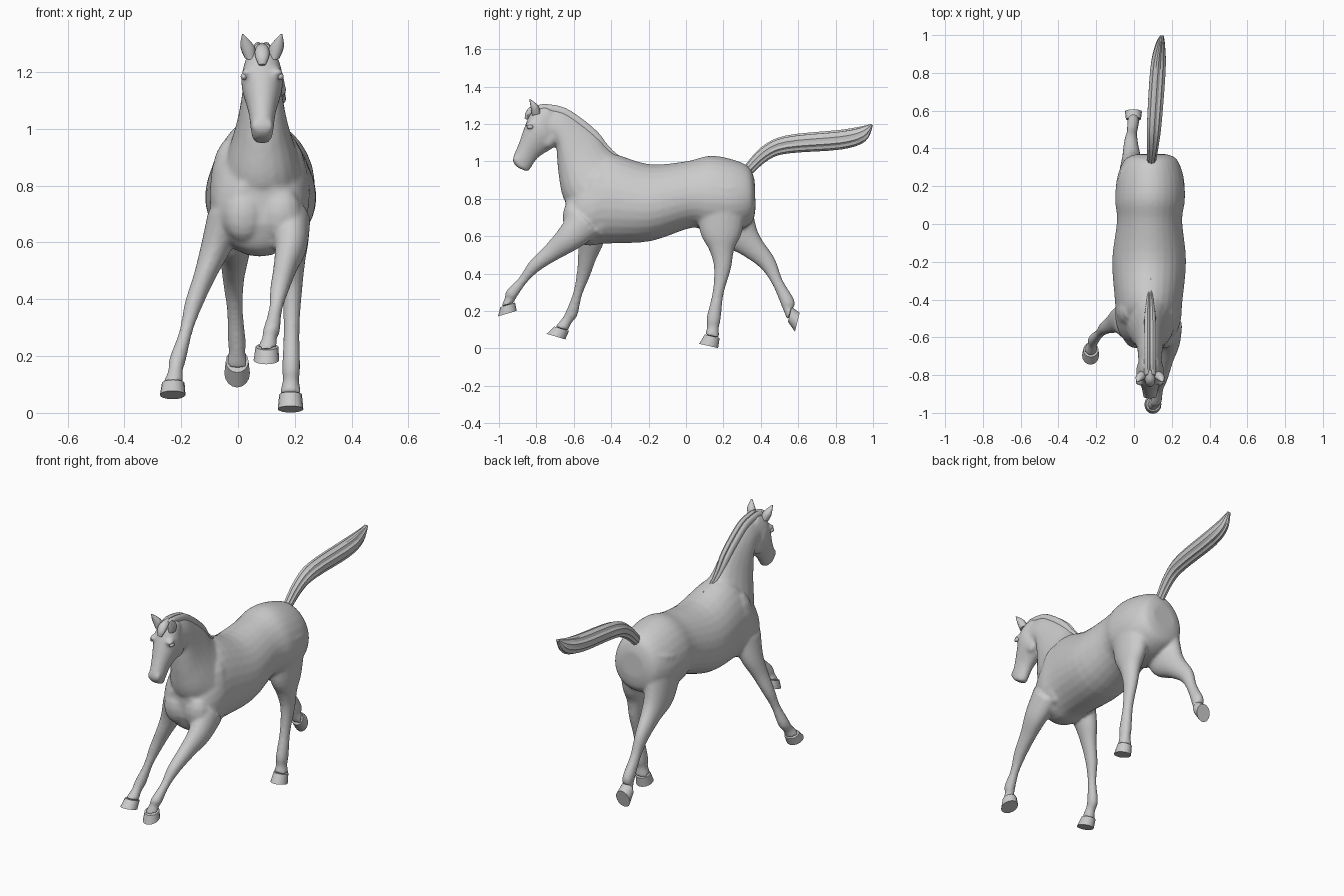
import bpy, bmesh, math
from mathutils import Matrix, Vector

if "Cube" in bpy.data.objects:
    bpy.data.objects.remove(bpy.data.objects["Cube"])

MID = 0.085  # the horse's own centre line


def spline(rows, steps):
    """Catmull-Rom interpolation of section rows."""
    rows = [Vector(r) for r in rows]
    out = []
    for i in range(len(rows) - 1):
        a, b, c, d = rows[max(i - 1, 0)], rows[i], rows[i + 1], rows[min(i + 2, len(rows) - 1)]
        for s in range(steps):
            t = s / steps
            out.append(0.5 * (2 * b + (c - a) * t + (2 * a - 5 * b + 4 * c - d) * t * t
                              + (3 * b - a - 3 * c + d) * t ** 3))
    return out + [rows[-1]]


def loft(bm, rows, n=20, steps=4, egg=0.0, groove=0.0):
    """Row = side-view edge point (y, z), opposite edge point (y, z), half width, centre x."""
    rings = []
    for y1, z1, y2, z2, hw, cx in spline(rows, steps):
        ring = []
        for j in range(n):
            a = 2 * math.pi * j / n
            c, s = math.cos(a), math.sin(a)
            g = 1 + groove * math.cos(n / 2 * a)
            ring.append(bm.verts.new((cx + hw * s * (1 - egg * c) * g,
                                      (y1 + y2) / 2 + (y1 - y2) / 2 * c * g,
                                      (z1 + z2) / 2 + (z1 - z2) / 2 * c * g)))
        rings.append(ring)
    for p, q in zip(rings, rings[1:]):
        for j in range(n):
            bm.faces.new((p[j], p[(j + 1) % n], q[(j + 1) % n], q[j]))
    bm.faces.new(rings[0])
    bm.faces.new(rings[-1])


def section(centre, direction, depth, hw):
    """Loft row from a centre (y, z, x) and the side-view direction of its depth."""
    y, z, x = centre
    d = Vector(direction).normalized() * depth
    return (y + d.x, z + d.y, y - d.x, z - d.y, hw, x)


def limb(path, radii):
    """Loft rows square to a path, one (depth, half width) for each point."""
    rows = []
    for i, (p, r) in enumerate(zip(path, radii)):
        t = Vector(path[min(i + 1, len(path) - 1)]) - Vector(path[max(i - 1, 0)])
        rows.append(section(p, (t.y, -t.x), *r))
    return rows


def ball(bm, loc, size):
    m = Matrix.Translation(loc) @ Matrix.Diagonal((*size, 1))
    bmesh.ops.create_uvsphere(bm, u_segments=14, v_segments=8, radius=1, matrix=m)


def finish(bm, name, angle=40):
    bmesh.ops.recalc_face_normals(bm, faces=bm.faces)
    me = bpy.data.meshes.new(name)
    bm.to_mesh(me)
    bm.free()
    ob = bpy.data.objects.new(name, me)
    bpy.context.collection.objects.link(ob)
    bpy.ops.object.select_all(action='DESELECT')
    bpy.context.view_layer.objects.active = ob
    ob.select_set(True)
    if angle:
        bpy.ops.object.shade_smooth_by_angle(angle=math.radians(angle))
    return ob


body = bmesh.new()
# trunk, rump to chest: back line, belly line, half width; drifts slightly in x
trunk = [(.367, .90, .372, .75, .075), (.337, .97, .35, .67, .135),
         (.25, 1.01, .25, .62, .175), (.13, 1.03, .12, .62, .184),
         (0, 1.0, .03, .645, .172), (-.2, .985, -.19, .573, .195),
         (-.41, 1.045, -.43, .56, .177), (-.50, 1.0, -.52, .55, .172),
         (-.585, .92, -.60, .575, .142), (-.645, .83, -.64, .66, .08)]
loft(body, [r + (.092 - .0024 * i,) for i, r in enumerate(trunk)], n=28, egg=.1)
# neck: crest, throat, half width
neck = [(-.36, 1.02, -.58, .68, .15), (-.42, 1.075, -.655, .80, .115),
        (-.47, 1.14, -.68, .92, .088), (-.55, 1.21, -.69, 1.02, .072),
        (-.65, 1.275, -.695, 1.09, .064), (-.75, 1.295, -.73, 1.12, .06)]
loft(body, [r + (MID,) for r in neck], egg=.25)
# head: face line, jaw line, half width
head = [(-.75, 1.30, -.68, 1.20, .045), (-.815, 1.28, -.685, 1.13, .064),
        (-.85, 1.22, -.70, 1.08, .073), (-.893, 1.10, -.79, 1.02, .049),
        (-.927, 1.01, -.835, .955, .038), (-.905, .97, -.85, .945, .03)]
loft(body, [r + (MID,) for r in head], egg=-.12)
for s in (-1, 1):
    # brow, cheek, nostril, breast and shoulder swellings
    ball(body, (MID + s * .052, -.832, 1.197), (.022, .026, .018))
    ball(body, (MID + s * .04, -.74, 1.12), (.024, .045, .05))
    ball(body, (MID + s * .026, -.908, 1.01), (.014, .016, .022))
    ball(body, (MID + s * .065, -.60, .70), (.075, .06, .10))
    ball(body, (.075 + s * .10, -.46, .78), (.075, .10, .19))

# leg thickness, shared by each pair: root, upper joint, upper leg, knee or hock,
# cannon, fetlock, pastern, coronet
FRONT = [(.10, .07), (.073, .057), (.05, .042), (.036, .034),
         (.025, .024), (.033, .03), (.028, .026), (.037, .037)]
HIND = [(.145, .09), (.115, .068), (.068, .05), (.046, .036),
        (.03, .028), (.038, .032), (.032, .029), (.04, .04)]


def leg(name, radii, root, upper, knee, fetlock, coronet, sole, toe):
    """Joints are (y, z, x); toe is the side-view direction of the sole."""
    mid = lambda p, q: tuple((Vector(p) + Vector(q)) / 2)
    rows = limb([root, upper, mid(upper, knee), knee, mid(knee, fetlock),
                 fetlock, mid(fetlock, coronet), coronet], radii)
    rows[-1] = section(coronet, toe, *radii[-1])
    loft(body, rows)
    # hard-edged hoof
    hoof = bmesh.new()
    loft(hoof, [section(coronet, toe, .041, .04), section(sole, toe, .052, .045)], n=16, steps=1)
    finish(hoof, name + "_hoof")


leg("front_right", FRONT, (-.51, .71, -.035), (-.507, .585, -.075), (-.55, .39, -.153),
    (-.61, .19, -.212), (-.665, .105, -.228), (-.695, .063, -.23), (-1, .3))
leg("front_left", FRONT, (-.535, .68, .185), (-.63, .585, .186), (-.812, .438, .147),
    (-.933, .29, .118), (-.953, .233, .102), (-.955, .186, .10), (-1, -.3))
leg("hind_left", HIND, (.195, .86, .175), (.187, .63, .183), (.195, .43, .19),
    (.148, .16, .187), (.14, .065, .185), (.121, .013, .185), (-1, .23))
leg("hind_right", HIND, (.195, .86, .002), (.265, .635, -.01), (.437, .455, -.016),
    (.542, .25, -.004), (.555, .182, -.003), (.595, .14, -.003), (-.25, -1))

# fuse the body parts into one skin
ob = finish(body, "body", 0)
mod = ob.modifiers.new("fuse", 'REMESH')
mod.mode = 'VOXEL'
mod.voxel_size = 0.009
mod.use_smooth_shade = True
mod = ob.modifiers.new("soften", 'SMOOTH')
mod.factor = 0.5
mod.iterations = 7

# ears, eyes and twin mane strands that follow the neck crest
crest = [(-.285, .995)] + [r[:2] for r in neck] + [(-.80, 1.288)]
for s, side in ((-1, "right"), (1, "left")):
    bm = bmesh.new()
    loft(bm, limb([(-.80, 1.25, MID + s * .042), (-.81, 1.29, MID + s * .052),
                   (-.836, 1.333, MID + s * .068)], [(.024, .02), (.021, .025), (.002, .003)]), n=12)
    finish(bm, side + "_ear")
    bm = bmesh.new()
    ball(bm, (MID + s * .064, -.833, 1.184), (.012, .017, .012))
    finish(bm, side + "_eye")
    bm = bmesh.new()
    rows = []
    for i, (y, z) in enumerate(crest):
        w = min(.004 + .004 * i, .017)
        rows.append((y + .003, z + .011, y - .02, z - .04 * min(1, i / 2), w, MID + s * w * .85))
    loft(bm, rows, n=12)
    finish(bm, side + "_mane_strand")

# forelock
bm = bmesh.new()
loft(bm, limb([(-.77, 1.28, MID), (-.82, 1.272, MID), (-.845, 1.25, MID), (-.855, 1.225, MID)],
              [(.024, .02), (.024, .026), (.016, .023), (.008, .012)]), n=12)
finish(bm, "forelock")

# streaming tail with grooved hair
bm = bmesh.new()
loft(bm, limb([(.32, .94, .09), (.42, 1.04, .10), (.54, 1.09, .108),
               (.82, 1.115, .127), (.94, 1.145, .138), (.995, 1.195, .147)],
              [(.026, .022), (.036, .03), (.045, .038), (.049, .04), (.04, .026), (.006, .01)]),
     n=20, groove=.07)
finish(bm, "tail", 25)
